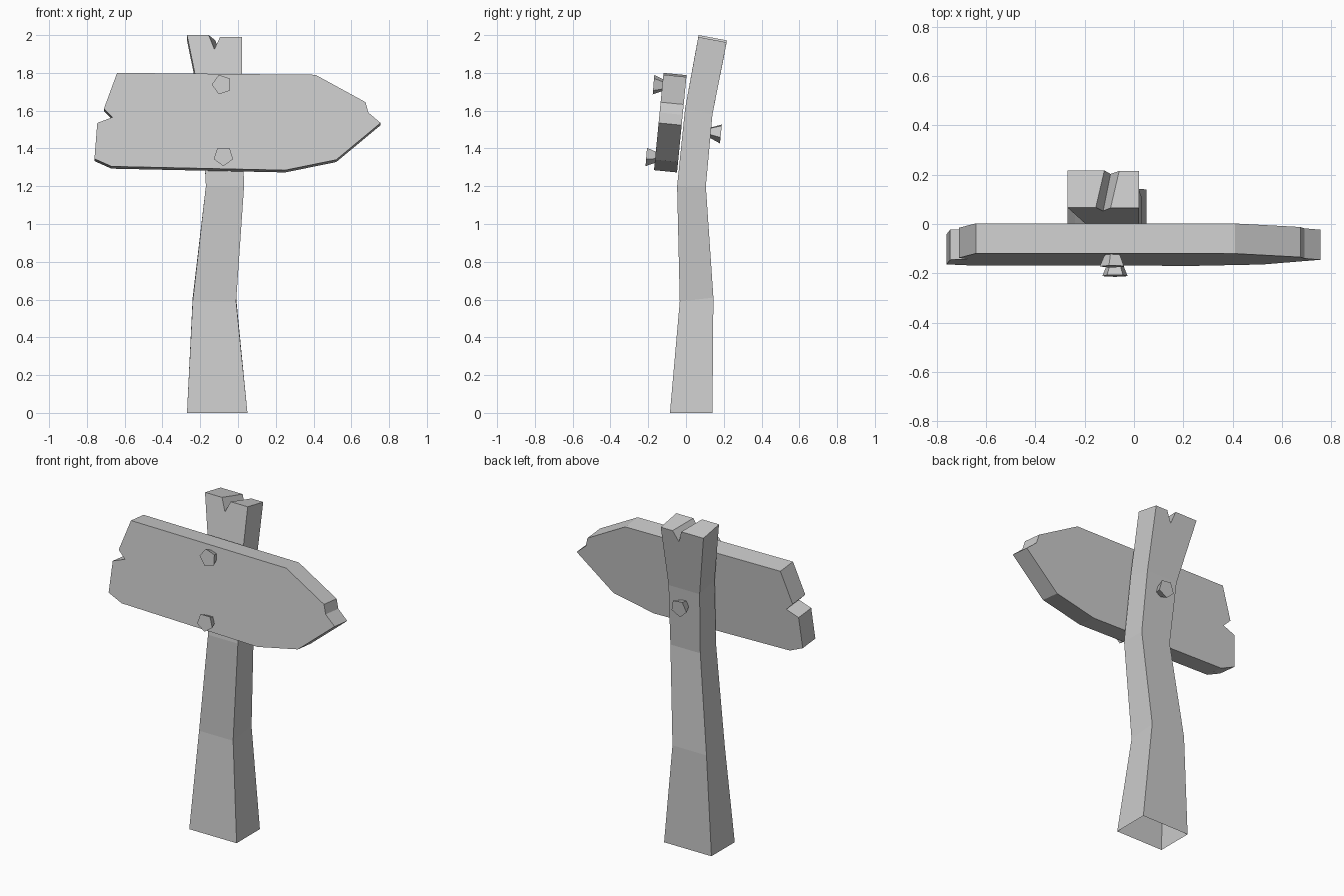
import bpy, bmesh, math
from mathutils import Vector, Matrix

if "Cube" in bpy.data.objects:
    bpy.data.objects.remove(bpy.data.objects["Cube"])


def finish(name, bm):
    bmesh.ops.recalc_face_normals(bm, faces=bm.faces[:])
    mesh = bpy.data.meshes.new(name)
    bm.to_mesh(mesh)
    bm.free()
    obj = bpy.data.objects.new(name, mesh)
    bpy.context.collection.objects.link(obj)
    return obj


# Crooked post: (x left, x right, y front, y back, z front, z back), open underneath
bm = bmesh.new()
sections = [
    (-0.27, 0.05, -0.085, 0.14, 0.0, 0.0),
    (-0.24, -0.01, -0.033, 0.145, 0.59, 0.61),
    (-0.17, 0.032, -0.047, 0.105, 1.2, 1.2),
    (-0.19, 0.02, -0.005, 0.14, 1.61, 1.58),
]
rings = []
for xl, xr, yf, yb, zf, zb in sections:
    rings.append([bm.verts.new(p) for p in
                  ((xl, yf, zf), (xr, yf, zf), (xr, yb, zb), (xl, yb, zb))])
for a, b in zip(rings, rings[1:]):
    for i in range(4):
        j = (i + 1) % 4
        bm.faces.new((a[i], a[j], b[j], b[i]))

# Split top of the post: x at front, x at back, z at front
top = [(-0.27, -0.27, 2.0), (-0.155, -0.12, 2.0), (-0.125, -0.095, 1.925),
       (-0.095, -0.06, 1.99), (0.02, 0.02, 1.99)]
front, back = [], []
for xf, xb, z in top:
    y = 0.067 - 0.19 * (2 - z)
    front.append(bm.verts.new((xf, y, z)))
    back.append(bm.verts.new((xb, y + 0.15, z - 0.028)))
fl, fr, br, bl = rings[-1]
bm.faces.new([fl, fr] + front[::-1])
bm.faces.new([br, bl] + back)
bm.faces.new((fl, front[0], back[0], bl))
bm.faces.new((fr, br, back[-1], front[-1]))
for i in range(4):
    bm.faces.new((front[i], front[i + 1], back[i + 1], back[i]))
finish("post", bm)

# Arrow board: front outline leaning back, extruded along its normal
outline = [(-0.64, 1.80), (0.41, 1.79), (0.675, 1.645), (0.69, 1.59), (0.755, 1.535),
           (0.52, 1.34), (0.25, 1.285), (-0.67, 1.305), (-0.76, 1.345),
           (-0.745, 1.535), (-0.665, 1.565), (-0.71, 1.61)]
bm = bmesh.new()
face = bm.faces.new([bm.verts.new((x, -0.12 - 0.098 * (1.79 - z), z)) for x, z in outline])
ext = bmesh.ops.extrude_face_region(bm, geom=[face], use_keep_orig=True)
bmesh.ops.translate(bm, vec=(0, 0.122, -0.012),
                    verts=[v for v in ext["geom"] if isinstance(v, bmesh.types.BMVert)])
finish("arrow_board", bm)


# Five-sided flared nails; head at the given centre, shank narrowing along axis
def nail(name, head, axis, spin):
    bm = bmesh.new()
    bmesh.ops.create_cone(bm, cap_ends=True, segments=5, radius1=0.054,
                          radius2=0.026, depth=0.065)
    bmesh.ops.translate(bm, vec=(0, 0, 0.0325), verts=bm.verts)
    rot = Vector(axis).to_track_quat('Z', 'Y').to_matrix().to_4x4()
    bm.transform(Matrix.Translation(head) @ rot @ Matrix.Rotation(math.radians(spin), 4, 'Z'))
    finish(name, bm)


nail("upper_nail", (-0.085, -0.172, 1.738), (0, 1, -0.08), -18)
nail("lower_nail", (-0.077, -0.21, 1.36), (0, 1, -0.08), 36)
nail("back_nail", (-0.08, 0.185, 1.48), (0, -1, 0.1), 30)
